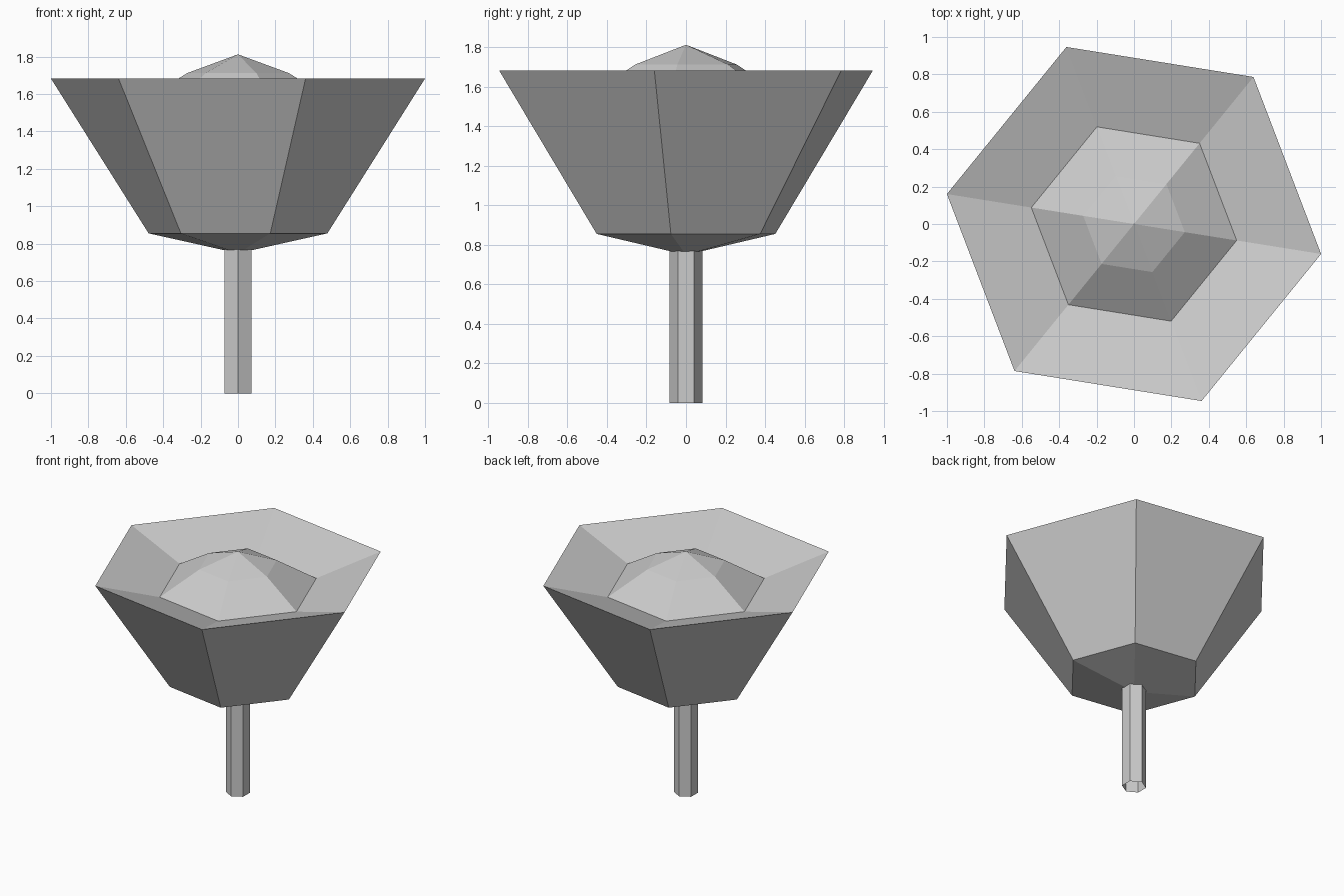
import bpy, bmesh, math

old = bpy.data.objects.get("Cube")
if old:
    bpy.data.objects.remove(old, do_unlink=True)

SIDES = 6

grey = bpy.data.materials.new("light grey")
grey.use_nodes = True
colour = (0.6, 0.6, 0.6, 1)
grey.diffuse_color = colour
grey.node_tree.nodes["Principled BSDF"].inputs["Base Color"].default_value = colour


def hex_turned(name, profile, angle):
    """Sweep a (radius, height) profile around z with six flat sides."""
    bm = bmesh.new()
    rings = []
    for r, z in profile:
        if r == 0:
            rings.append([bm.verts.new((0, 0, z))] * SIDES)
            continue
        turns = [math.radians(angle) + math.tau * i / SIDES for i in range(SIDES)]
        rings.append([bm.verts.new((r * math.cos(a), r * math.sin(a), z)) for a in turns])
    for low, high in zip(rings, rings[1:]):
        for i in range(SIDES):
            j = (i + 1) % SIDES
            corners = [low[i], low[j], high[j], high[i]]
            bm.faces.new(list(dict.fromkeys(corners)))
    mesh = bpy.data.meshes.new(name)
    bm.to_mesh(mesh)
    bm.free()
    mesh.materials.append(grey)
    obj = bpy.data.objects.new(name, mesh)
    bpy.context.collection.objects.link(obj)
    return obj


TWIST = -9.1

# Open-ended post, with corners on the y axis
hex_turned("stem", [(0.083, 0), (0.083, 0.77)], 30)

# Flared body: shallow underside, steep wall, then a funnel inside the rim
hex_turned("bowl", [(0.075, 0.765), (0.484, 0.855), (1.013, 1.683), (0.556, 1.54)], TWIST)

# Faceted dome rising from the foot of the funnel
hex_turned("centre_dome", [(0.556, 1.54), (0.275, 1.712), (0, 1.812)], TWIST)
